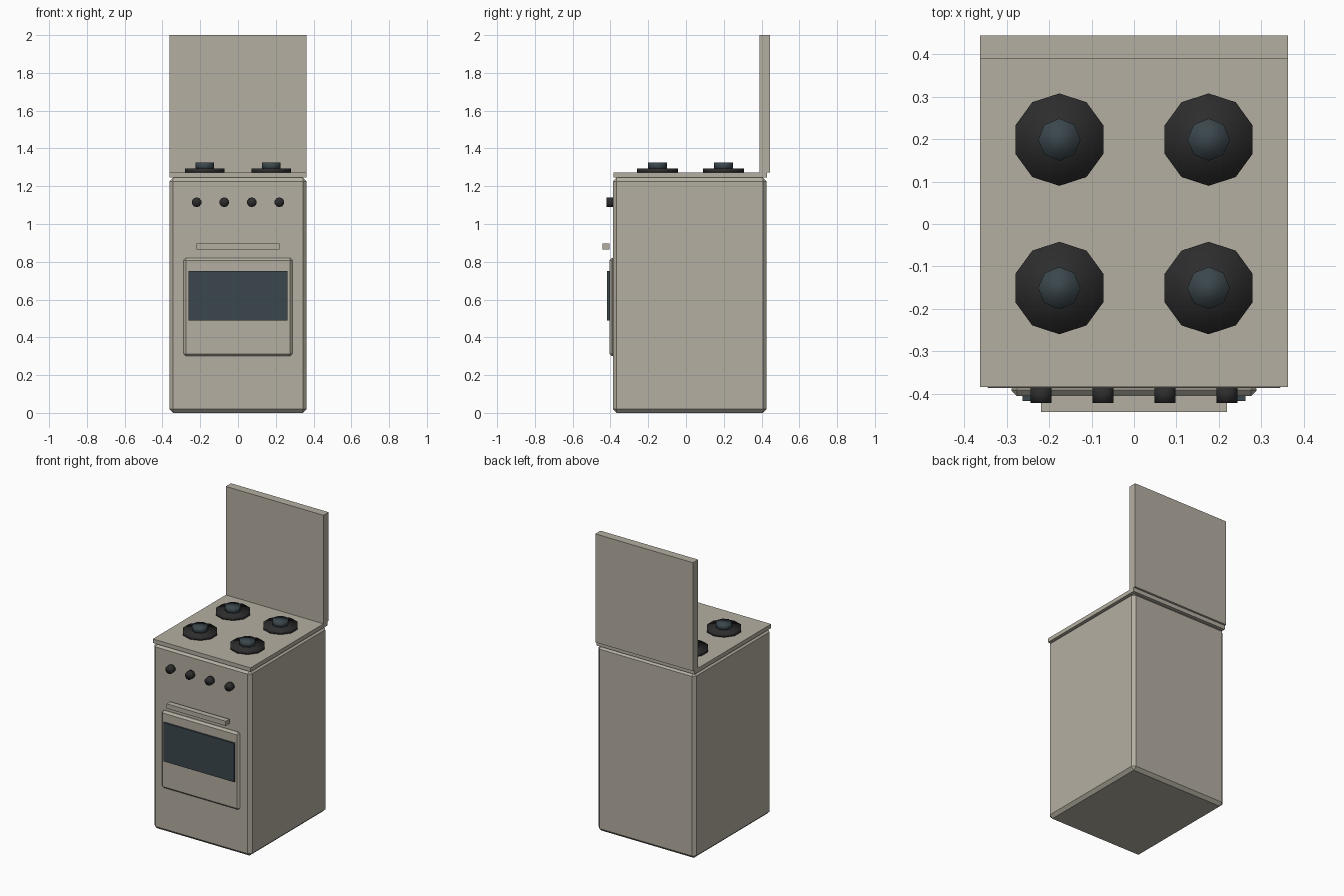
import bpy
import math
from mathutils import Vector

cube = bpy.data.objects.get("Cube")
if cube:
    bpy.data.objects.remove(cube, do_unlink=True)


def material(name, rgb):
    mat = bpy.data.materials.new(name)
    mat.use_nodes = True
    colour = (*rgb, 1.0)
    mat.diffuse_color = colour
    mat.node_tree.nodes["Principled BSDF"].inputs["Base Color"].default_value = colour
    return mat


enamel = material("warm grey enamel", (0.46, 0.43, 0.36))
iron = material("black iron", (0.026, 0.026, 0.026))
glass = material("dark blue grey", (0.043, 0.062, 0.072))


def box(name, low, high, mat, bevel=0):
    """Box between two corners, with optional chamfered edges."""
    low, high = Vector(low), Vector(high)
    bpy.ops.mesh.primitive_cube_add(size=1, location=(low + high) / 2)
    obj = bpy.context.object
    obj.name = name
    obj.scale = high - low
    bpy.ops.object.transform_apply(location=False, rotation=False, scale=True)
    obj.data.materials.append(mat)
    if bevel:
        mod = obj.modifiers.new("chamfer", "BEVEL")
        mod.width = bevel
        mod.segments = 1
    return obj


def disc(name, centre, radius, depth, sides, mat, tilt=0):
    """Low-sided smooth-shaded cylinder."""
    bpy.ops.mesh.primitive_cylinder_add(
        vertices=sides, radius=radius, depth=depth, location=centre, rotation=(tilt, 0, 0))
    obj = bpy.context.object
    obj.name = name
    obj.data.materials.append(mat)
    bpy.ops.object.shade_smooth()
    return obj


# Cabinet, hob and raised lid
half = 0.363
box("cabinet", (-half, -0.387, 0), (half, 0.427, 1.245), enamel, 0.02)
box("hob_plate", (-half, -0.385, 1.245), (half, 0.43, 1.272), enamel)
box("lid", (-half, 0.389, 1.272), (half, 0.444, 2), enamel)

# Oven door with window and handle
box("oven_door", (-0.289, -0.406, 0.30), (0.289, -0.376, 0.82), enamel, 0.013)
box("oven_window", (-0.263, -0.417, 0.49), (0.263, -0.40, 0.75), glass)
box("door_handle", (-0.219, -0.443, 0.866), (0.219, -0.405, 0.897), enamel)

# Four burners
for side, x in (("right", -0.176), ("left", 0.176)):
    for row, y in (("front", -0.151), ("back", 0.199)):
        disc(f"{row}_{side}_burner", (x, y, 1.282), 0.109, 0.022, 10, iron)
        disc(f"{row}_{side}_burner_cap", (x, y, 1.307), 0.05, 0.036, 8, glass)

# Row of control knobs
for i in range(4):
    x = -0.219 + i * 0.146
    disc(f"knob_{i + 1}", (x, -0.402, 1.115), 0.026, 0.04, 10, iron, math.pi / 2)
